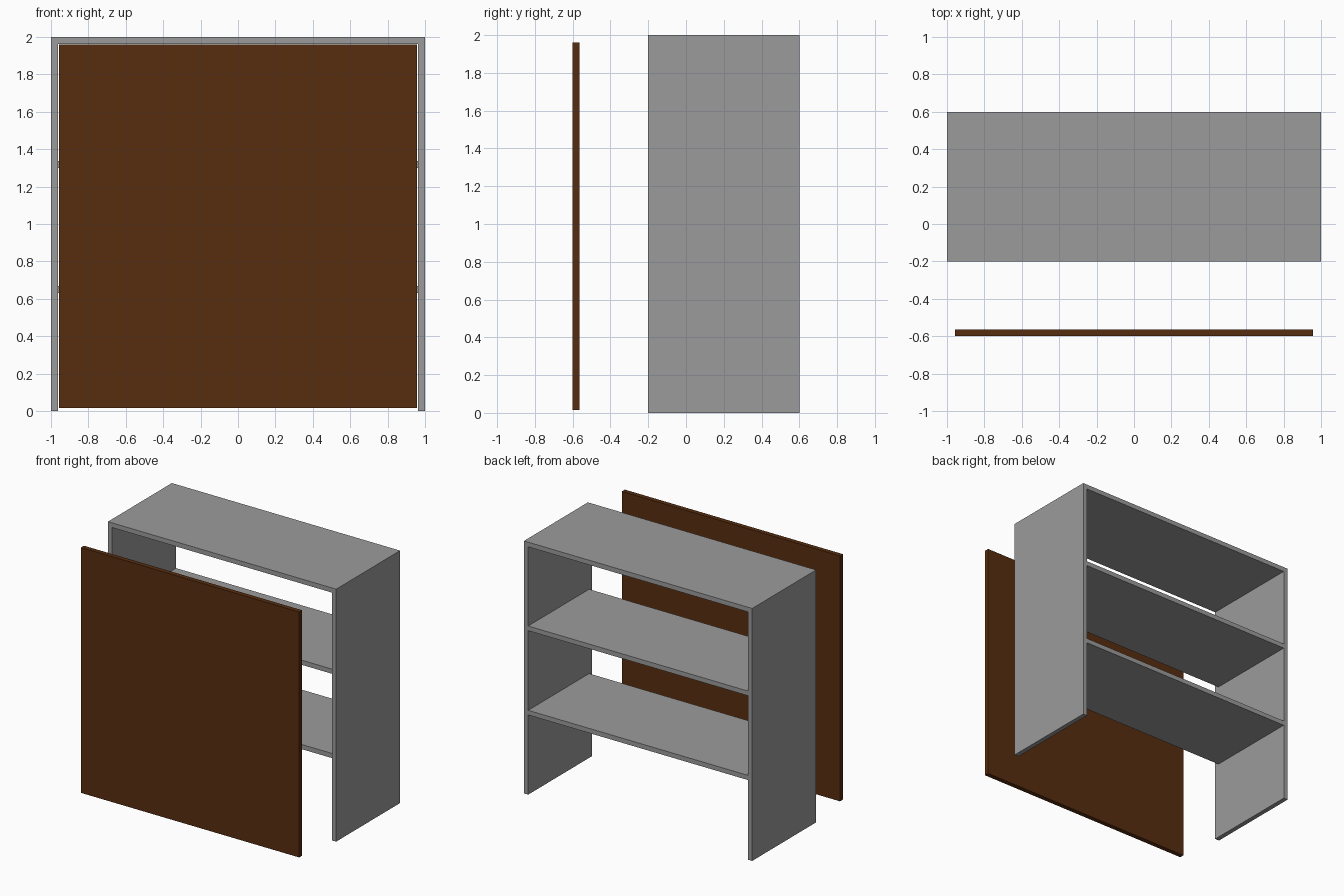
import bpy
import bmesh

if "Cube" in bpy.data.objects:
    bpy.data.objects.remove(bpy.data.objects["Cube"])

T = 0.037                 # board thickness
FRONT, BACK = -0.2, 0.6   # depth range of the cabinet


def material(name, rgb):
    m = bpy.data.materials.new(name)
    m.diffuse_color = (*rgb, 1)
    m.use_nodes = True
    m.node_tree.nodes["Principled BSDF"].inputs["Base Color"].default_value = m.diffuse_color
    return m


def finish(name, bm, mat):
    bmesh.ops.recalc_face_normals(bm, faces=bm.faces)
    me = bpy.data.meshes.new(name)
    bm.to_mesh(me)
    bm.free()
    me.materials.append(mat)
    ob = bpy.data.objects.new(name, me)
    bpy.context.collection.objects.link(ob)
    return ob


def extrude_profile(name, xz, y0, y1, mat):
    """Extrude an x-z outline from y0 to y1."""
    bm = bmesh.new()
    face = bm.faces.new([bm.verts.new((x, y0, z)) for x, z in xz])
    ext = bmesh.ops.extrude_face_region(bm, geom=[face])
    verts = [v for v in ext["geom"] if isinstance(v, bmesh.types.BMVert)]
    bmesh.ops.translate(bm, verts=verts, vec=(0, y1 - y0, 0))
    return finish(name, bm, mat)


def board(name, half_x, y0, y1, z0, z1, mat):
    outline = [(-half_x, z0), (half_x, z0), (half_x, z1), (-half_x, z1)]
    return extrude_profile(name, outline, y0, y1, mat)


grey = material("grey_board", (0.33, 0.33, 0.33))
brown = material("dark_brown_wood", (0.095, 0.027, 0.005))

# Cabinet shell: two sides and a top, open at front, back and bottom
inner = 1 - T
extrude_profile("cabinet_shell", [
    (-1, 0), (-inner, 0), (-inner, 2 - T), (inner, 2 - T),
    (inner, 0), (1, 0), (1, 2), (-1, 2)], FRONT, BACK, grey)

# Shelves, set back from the front by the door thickness
for name, top in (("lower_shelf", 0.668), ("upper_shelf", 1.336)):
    board(name, inner, FRONT + T, BACK, top - T, top, grey)

# Detached door panel in front
board("door_panel", 0.956, -0.6, -0.6 + T, 0.016, 1.96, brown)
